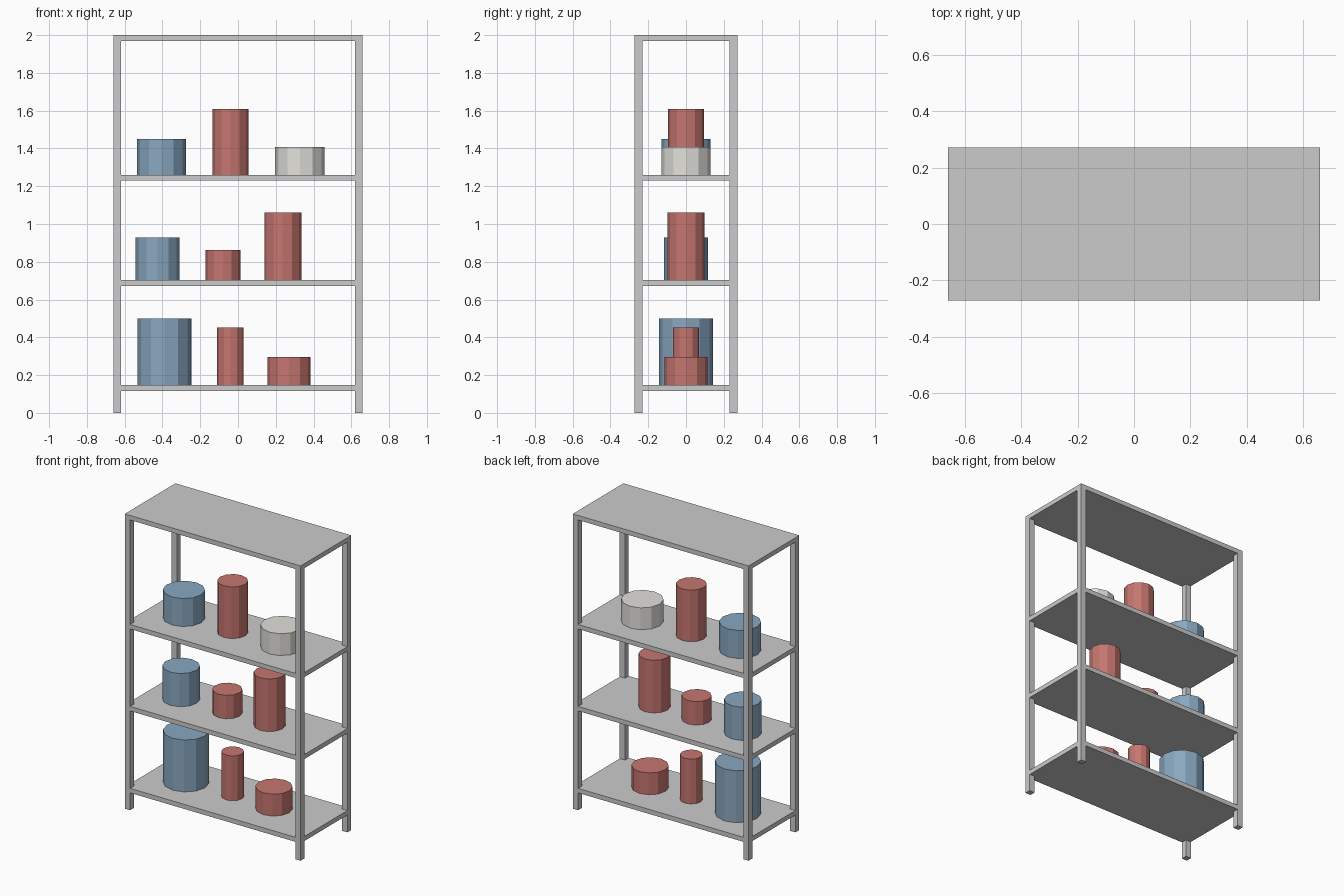
import bpy, bmesh
from mathutils import Matrix

if "Cube" in bpy.data.objects:
    bpy.data.objects.remove(bpy.data.objects["Cube"])

W, D, H = 1.32, 0.543, 2.0      # overall size
POST, T = 0.04, 0.031           # post width, shelf thickness


def finish(name, bm, mat=None):
    mesh = bpy.data.meshes.new(name)
    bm.to_mesh(mesh)
    bm.free()
    obj = bpy.data.objects.new(name, mesh)
    bpy.context.collection.objects.link(obj)
    if mat:
        mesh.materials.append(mat)
    return obj


def box(name, x, y, z0, z1, sx, sy):
    bm = bmesh.new()
    bmesh.ops.create_cube(bm, size=1, matrix=Matrix.Translation((x, y, (z0 + z1) / 2))
                          @ Matrix.Diagonal((sx, sy, z1 - z0, 1)))
    return finish(name, bm)


def can(name, x, r, z0, z1, mat):
    bm = bmesh.new()
    bmesh.ops.create_cone(bm, cap_ends=True, segments=12, radius1=r, radius2=r,
                          depth=z1 - z0, matrix=Matrix.Translation((x, 0, (z0 + z1) / 2)))
    return finish(name, bm, mat)


def material(name, rgb):
    mat = bpy.data.materials.new(name)
    mat.diffuse_color = (*rgb, 1)
    mat.use_nodes = True
    mat.node_tree.nodes["Principled BSDF"].inputs["Base Color"].default_value = mat.diffuse_color
    return mat


blue = material("blue", (0.25, 0.39, 0.53))
red = material("red", (0.56, 0.18, 0.16))
white = material("off_white", (0.76, 0.75, 0.71))

# Four corner posts, ending under the top panel
for sx, side in ((-1, "left"), (1, "right")):
    for sy, face in ((-1, "front"), (1, "back")):
        box(f"{face}_{side}_post", sx * (W - POST) / 2, sy * (D - POST) / 2,
            0, H - T, POST, POST)

# Top panel, and shelves set a hair inside the posts
box("top_panel", 0, 0, H - T, H, W, D)

# Shelf top height, then cylinders as (x, radius, top, colour)
shelves = [
    (0.148, [(-0.39, 0.1425, 0.50, blue), (-0.04, 0.07, 0.452, red), (0.27, 0.115, 0.296, red)]),
    (0.704, [(-0.427, 0.116, 0.929, blue), (-0.08, 0.0925, 0.863, red), (0.237, 0.098, 1.061, red)]),
    (1.26, [(-0.406, 0.13, 1.45, blue), (-0.04, 0.095, 1.61, red), (0.328, 0.131, 1.408, white)]),
]
for i, (z, items) in enumerate(shelves, 1):
    box(f"shelf_{i}", 0, 0, z - T, z, W - 0.002, D - 0.002)
    for j, (x, r, top, mat) in enumerate(items, 1):
        can(f"shelf_{i}_canister_{j}", x, r, z, top, mat)
